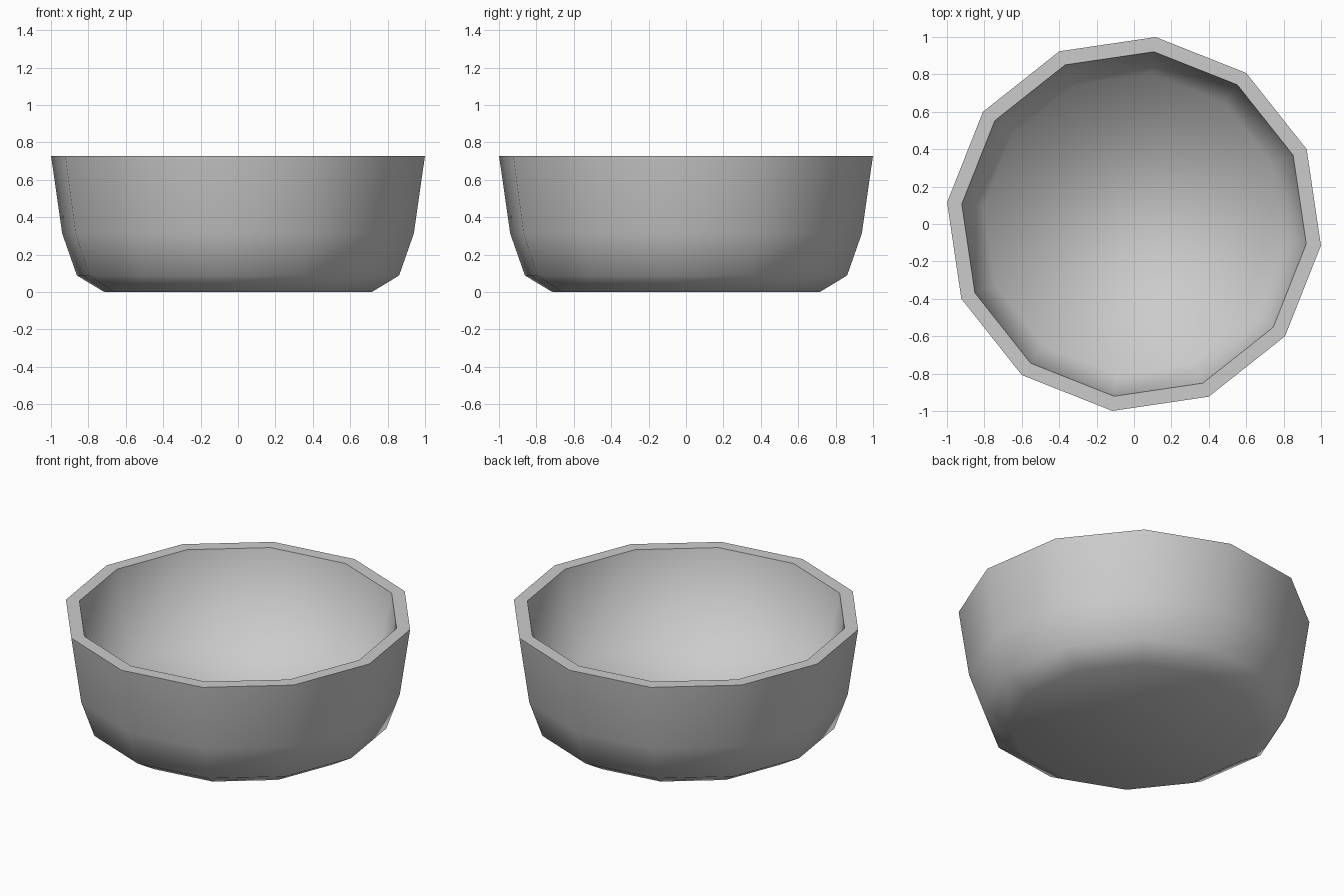
import bpy, math

cube = bpy.data.objects.get("Cube")
if cube:
    bpy.data.objects.remove(cube, do_unlink=True)

SIDES = 12
TURN = math.radians(-6.6)
RIM = 0.726

# Bowl wall as (radius, height): outside from foot to rim, then inside down to floor
profile = [(0.72, 0), (0.867, 0.088), (0.946, 0.312), (1.006, RIM),
           (0.927, RIM), (0.81, 0.18)]

verts = []
for r, z in profile:
    for i in range(SIDES):
        a = TURN + math.tau * i / SIDES
        verts.append((r * math.cos(a), r * math.sin(a), z))

# Wall quads, then the underside and the inner floor
faces = []
for ring in range(len(profile) - 1):
    lo, hi = ring * SIDES, (ring + 1) * SIDES
    for i in range(SIDES):
        j = (i + 1) % SIDES
        faces.append((lo + i, lo + j, hi + j, hi + i))
faces.append(tuple(reversed(range(SIDES))))
faces.append(tuple(range(len(verts) - SIDES, len(verts))))

mesh = bpy.data.meshes.new("bowl")
mesh.from_pydata(verts, [], faces)
bowl = bpy.data.objects.new("bowl", mesh)
bpy.context.collection.objects.link(bowl)

# Plain grey material
grey = bpy.data.materials.new("light_grey")
grey.use_nodes = True
colour = (0.6, 0.6, 0.6, 1)
grey.diffuse_color = colour
grey.node_tree.nodes["Principled BSDF"].inputs["Base Color"].default_value = colour
mesh.materials.append(grey)

# Smooth inside and out, with a crisp rim
mesh.shade_smooth()
for edge in mesh.edges:
    edge.use_edge_sharp = all(mesh.vertices[v].co.z > RIM - 0.01 for v in edge.vertices)
